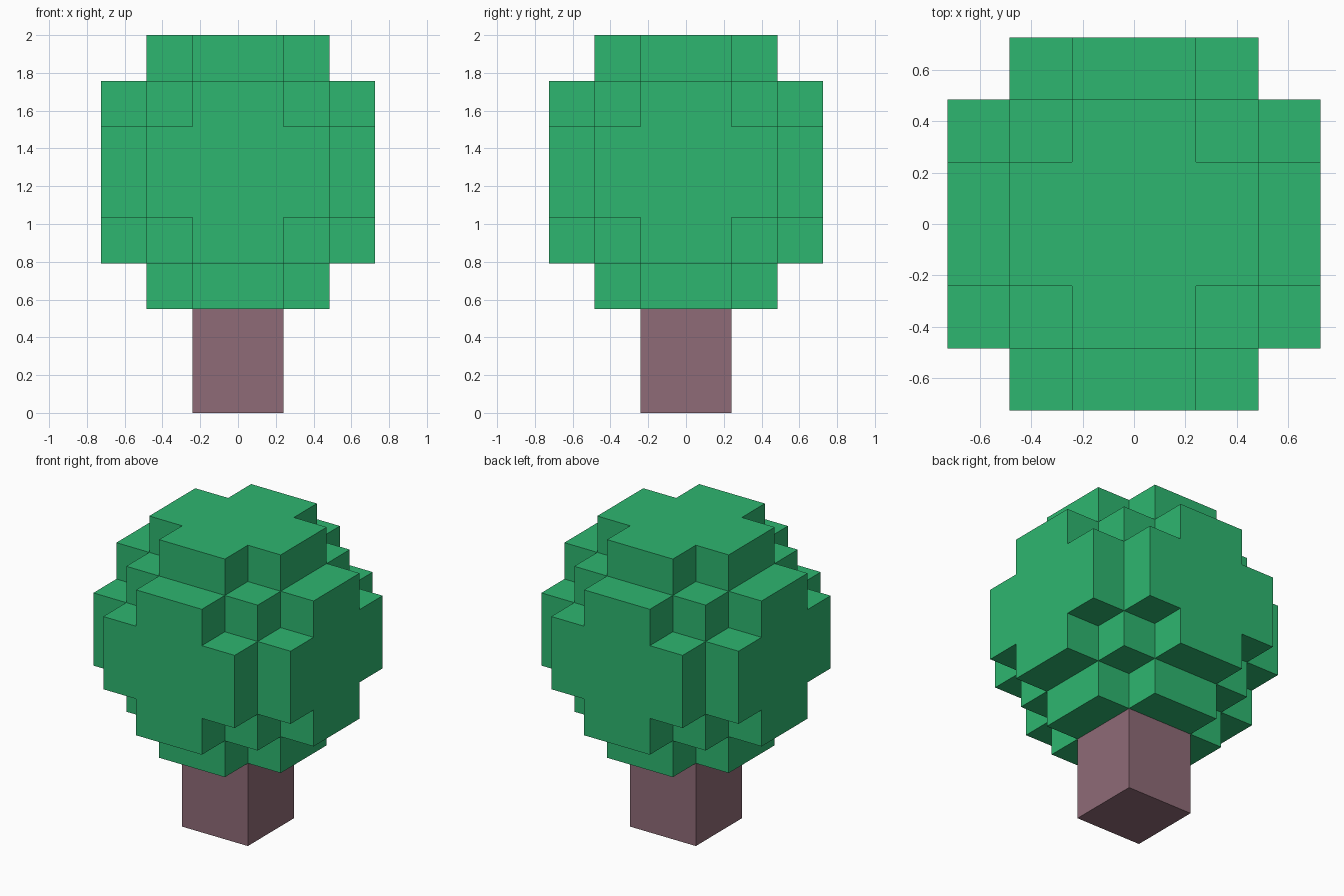
import bpy
import bmesh
import math
from mathutils import Vector

cube = bpy.data.objects.get("Cube")
if cube:
    bpy.data.objects.remove(cube, do_unlink=True)

CELL = 1.45 / 6          # edge of one block
CROWN_BASE = 0.55        # top of trunk, underside of foliage


def make_material(name, rgb):
    mat = bpy.data.materials.new(name)
    mat.use_nodes = True
    mat.diffuse_color = (*rgb, 1)
    bsdf = next(n for n in mat.node_tree.nodes if n.type == 'BSDF_PRINCIPLED')
    bsdf.inputs["Base Color"].default_value = (*rgb, 1)
    return mat


def make_object(name, bm, mat):
    mesh = bpy.data.meshes.new(name)
    bm.to_mesh(mesh)
    bm.free()
    mesh.materials.append(mat)
    obj = bpy.data.objects.new(name, mesh)
    bpy.context.collection.objects.link(obj)
    return obj


leaf_green = make_material("leaf green", (0.027, 0.468, 0.160))
bark_brown = make_material("bark brown", (0.275, 0.147, 0.184))

# Trunk: a square post two blocks wide
bm = bmesh.new()
bmesh.ops.create_cube(bm, size=1)
bmesh.ops.scale(bm, vec=(2 * CELL, 2 * CELL, CROWN_BASE), verts=bm.verts)
bmesh.ops.translate(bm, vec=(0, 0, CROWN_BASE / 2), verts=bm.verts)
make_object("trunk", bm, bark_brown)

# Foliage: ball of blocks, three blocks in radius, keeping only the outer skin
steps = [i + 0.5 for i in range(-3, 3)]


def filled(p):
    return p.length_squared < 9


bm = bmesh.new()
for block in (Vector((x, y, z)) for x in steps for y in steps for z in steps):
    if not filled(block):
        continue
    for axis in range(3):
        for sign in (-1, 1):
            n = Vector((0, 0, 0))
            n[axis] = sign
            if filled(block + n):
                continue
            u = Vector((0, 0, 0))
            u[(axis + 1) % 3] = 0.5
            v = n.cross(u)
            centre = block + n / 2
            corners = (centre - u - v, centre + u - v, centre + u + v, centre - u + v)
            bm.faces.new([bm.verts.new(c * CELL) for c in corners])

# Weld the skin and merge flat neighbours into large faces
bmesh.ops.remove_doubles(bm, verts=bm.verts, dist=0.001)
bmesh.ops.dissolve_limit(bm, angle_limit=math.radians(1), verts=bm.verts, edges=bm.edges)
bmesh.ops.recalc_face_normals(bm, faces=bm.faces)
bmesh.ops.translate(bm, vec=(0, 0, CROWN_BASE + 3 * CELL), verts=bm.verts)
make_object("foliage", bm, leaf_green)
